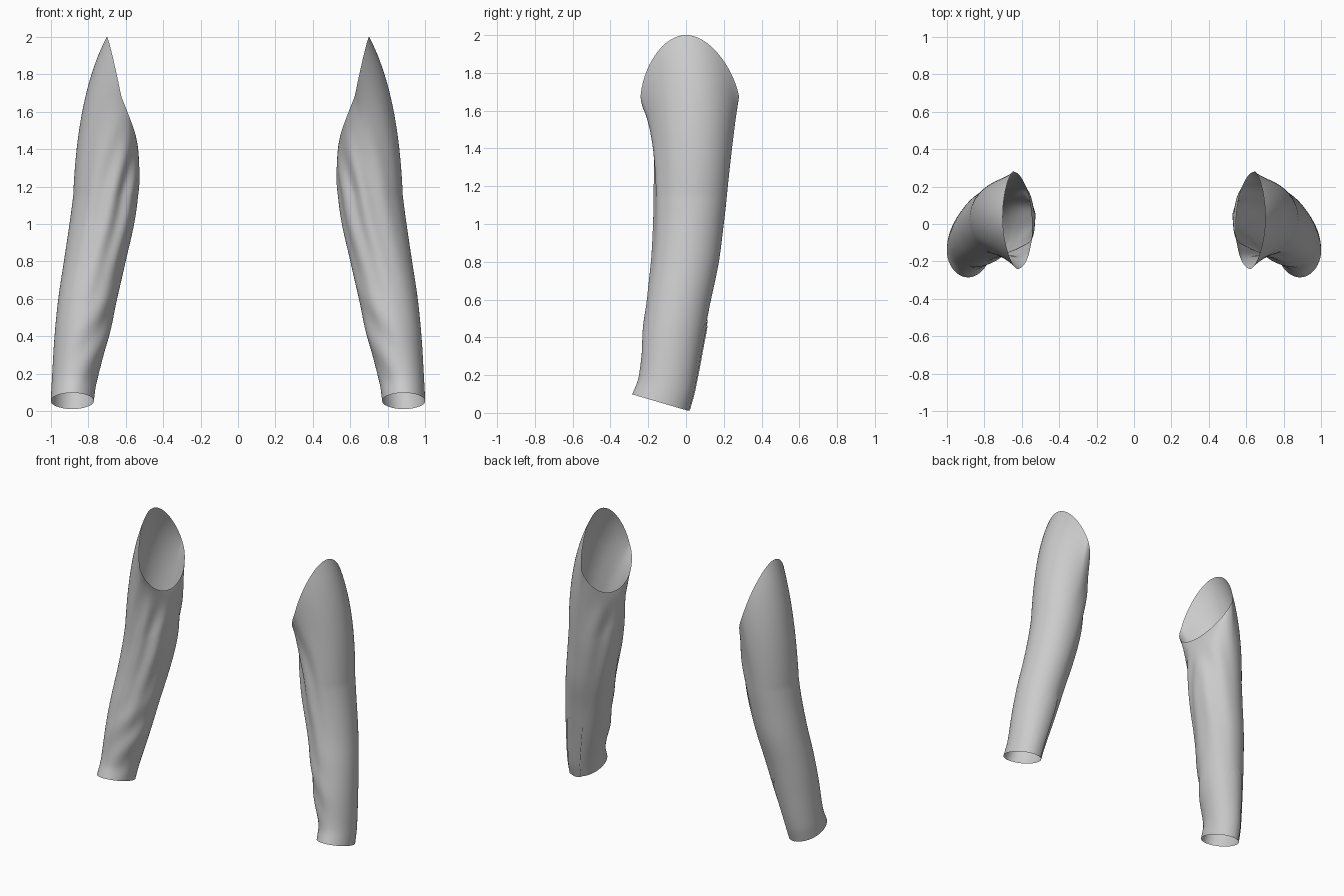
import bpy, math
from mathutils import Vector

if "Cube" in bpy.data.objects:
    bpy.data.objects.remove(bpy.data.objects["Cube"])

# horizontal sections of the right arm: z, inner x, outer x, front y, back y
KEYS = [(.055, .77, 1.0, -.285, .01), (.15, .757, .995, -.25, .038),
        (.4, .69, .98, -.228, .088), (.6, .645, .96, -.205, .128),
        (.8, .60, .93, -.182, .172), (1.0, .555, .90, -.17, .20),
        (1.15, .535, .88, -.167, .217), (1.3, .53, .861, -.17, .228)]
ELBOW_Z = 1.15


def section(z):
    """Catmull-Rom interpolation of the section table."""
    i = 0
    while i < len(KEYS) - 2 and KEYS[i + 1][0] <= z:
        i += 1
    a, b = KEYS[i], KEYS[i + 1]
    p, n = KEYS[max(i - 1, 0)], KEYS[min(i + 2, len(KEYS) - 1)]
    h = b[0] - a[0]
    t = (z - a[0]) / h
    out = []
    for k in range(1, 5):
        ma = (b[k] - p[k]) / (b[0] - p[0]) * h
        mb = (n[k] - a[k]) / (n[0] - a[0]) * h
        out.append((2*t**3 - 3*t*t + 1) * a[k] + (t**3 - 2*t*t + t) * ma
                   + (3*t*t - 2*t**3) * b[k] + (t**3 - t*t) * mb)
    return out


def ring(z, th):
    xi, xo, yf, yb = section(z)
    c, s = math.cos(th), math.sin(th)
    y = (yb - yf) / 2 * s
    tilt = .31 * max(0, 1 - z)
    return Vector(((xi + xo) / 2 + (xo - xi) / 2 * c, (yf + yb) / 2 + y, z - tilt * y))


def rim(th):
    """Slanted armhole edge."""
    c, s = math.cos(th), math.sin(th)
    up = max(c, 0)
    return Vector((.635 + c * (.065 if c > 0 else .09) + .012 * s,
                   .02 * (1 - up) + .26 * s * (1 - .18 * up),
                   1.68 + c * (.32 if c > 0 else .22)))


def bump(x, centre, width):
    return math.exp(-((x - centre) / width) ** 2)


def folds(u, th):
    """Soft cloth folds, mostly on the front and inner side."""
    d = th % math.tau
    f = .010 * math.sin(9 * d + 5 * u) * bump(d, 4.2, .8) * bump(u, 1.1, .45)
    f += .006 * math.sin(22 * u + 4 * d) * bump(d, 4.0, .8) * bump(u, .3, .22)
    f += .006 * math.sin(7 * d - 6 * u) * bump(d, 2.5, .6) * bump(u, 1.1, .5)
    return f


def surface(u, th, offset=0):
    """u 0..1 runs cuff to upper arm, 1..2 upper arm to armhole."""
    if u <= 1:
        p = ring(.055 + (ELBOW_Z - .055) * u, th)
    else:
        t = u - 1
        r, q = ring(ELBOW_Z, th), rim(th)
        slope = (r - ring(ELBOW_Z - .03, th)) / .03
        m = r + slope * (q.z - r.z) * .65
        m.x += .05 * max(0, math.cos(th))
        p = r * (1 - t)**2 + m * 2 * t * (1 - t) + q * t * t
    out = Vector((math.cos(th), math.sin(th), 0))
    return p + out * (offset + folds(u, th))


def grid(name, rows, side, closed):
    nr, nc = len(rows), len(rows[0])
    verts = [(p.x * side, p.y, p.z) for row in rows for p in row]
    faces = []
    for i in range(nr - 1):
        for j in range(nc if closed else nc - 1):
            k = (j + 1) % nc
            f = (i*nc + j, i*nc + k, (i+1)*nc + k, (i+1)*nc + j)
            faces.append(f if side > 0 else f[::-1])
    me = bpy.data.meshes.new(name)
    me.from_pydata(verts, [], faces)
    ob = bpy.data.objects.new(name, me)
    bpy.context.collection.objects.link(ob)
    for poly in me.polygons:
        poly.use_smooth = True
    return ob


def placket(name, side, a0, a1, top, offset):
    """Pointed strip lying on the back of the cuff."""
    rows = []
    for i in range(25):
        row = []
        for j in range(9):
            f = j / 8
            height = top - .04 * abs(2 * f - 1)
            th = math.radians(a0 + (a1 - a0) * f)
            row.append(surface(height * i / 24, th, offset))
        rows.append(row)
    grid(name, rows, side, False)


N, M = 96, 90
for label, side in (("right", 1), ("left", -1)):
    # sleeve tube with sloping armhole
    rows = [[surface(2 * i / M, math.tau * j / N) for j in range(N)] for i in range(M + 1)]
    grid(label + "_sleeve", rows, side, True)
    # cuff opening: wide under flap and narrow top flap
    placket(label + "_cuff_placket", side, 64, 112, .43, .005)
    placket(label + "_cuff_overlap", side, 86, 112, .40, .010)
